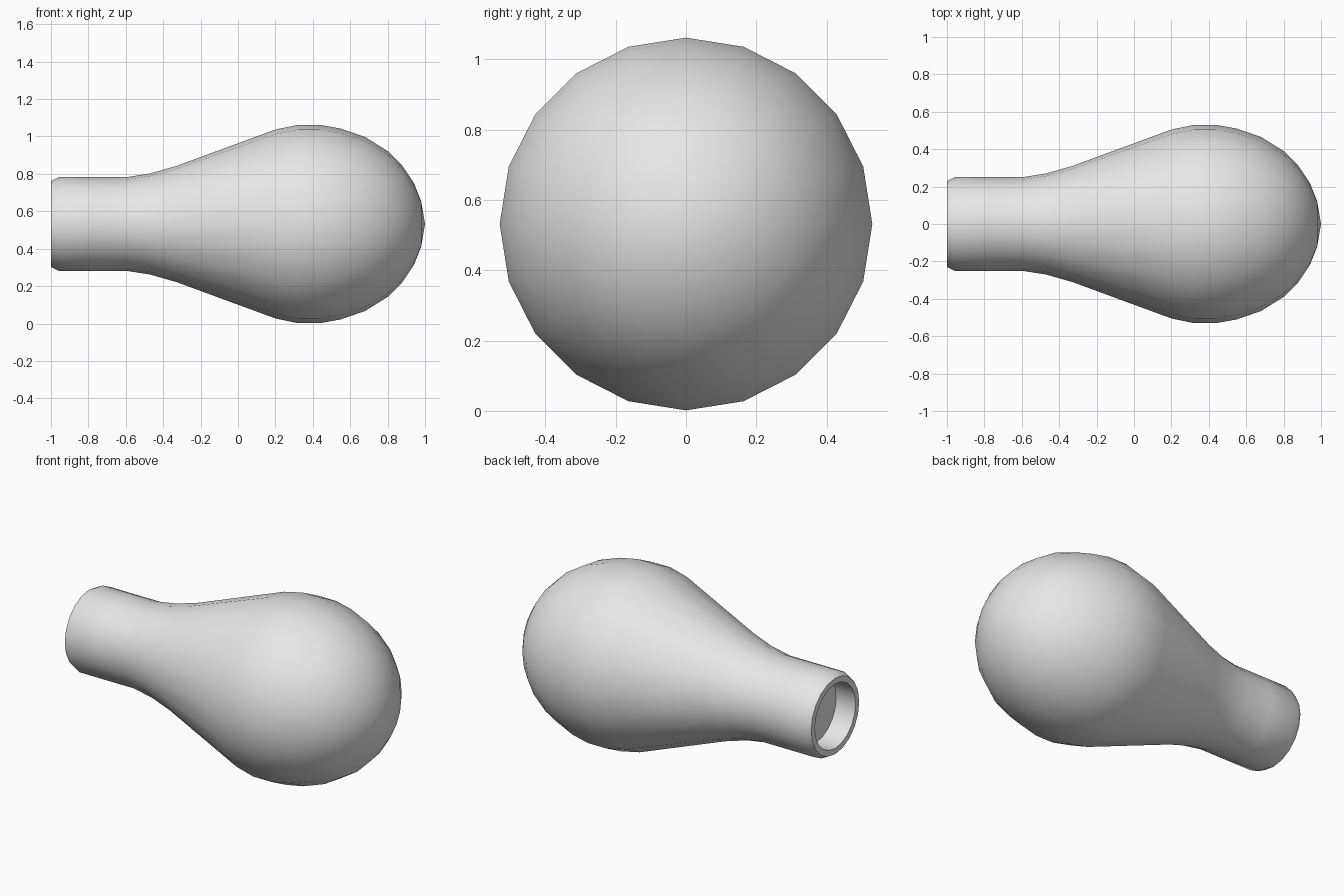
import bpy, bmesh, math

if "Cube" in bpy.data.objects:
    bpy.data.objects.remove(bpy.data.objects["Cube"])

SIDES = 20
AXIS_Z = 0.532

# Half profile as (x along the axis, radius): recessed socket, rim, neck, globe, tip
PROFILE = [
    (-0.87, 0.0), (-0.87, 0.195), (-1.0, 0.195), (-1.0, 0.23), (-0.96, 0.25),
    (-0.78, 0.25), (-0.60, 0.25), (-0.47, 0.27), (-0.33, 0.31), (0.20, 0.505),
    (0.32, 0.53), (0.44, 0.53), (0.55, 0.51), (0.68, 0.465), (0.80, 0.39),
    (0.88, 0.31), (0.94, 0.22), (0.98, 0.12), (1.0, 0.0),
]

grey = bpy.data.materials.new("light_grey")
grey.diffuse_color = (0.8, 0.8, 0.8, 1)
grey.use_nodes = True
grey.node_tree.nodes["Principled BSDF"].inputs["Base Color"].default_value = grey.diffuse_color


def lathe(name, profile, material):
    """Spin a profile about the x axis; zero-radius ends become single points."""
    bm = bmesh.new()
    rings = []
    for x, r in profile:
        if r == 0:
            rings.append([bm.verts.new((x, 0, AXIS_Z))] * SIDES)
        else:
            angles = [2 * math.pi * i / SIDES for i in range(SIDES)]
            rings.append([bm.verts.new((x, r * math.sin(a), AXIS_Z + r * math.cos(a)))
                          for a in angles])
    for a, b in zip(rings, rings[1:]):
        for i in range(SIDES):
            j = (i + 1) % SIDES
            corners = dict.fromkeys((a[i], a[j], b[j], b[i]))
            bm.faces.new(list(corners))
    bmesh.ops.recalc_face_normals(bm, faces=bm.faces)
    mesh = bpy.data.meshes.new(name)
    bm.to_mesh(mesh)
    bm.free()
    mesh.materials.append(material)
    obj = bpy.data.objects.new(name, mesh)
    bpy.context.collection.objects.link(obj)
    return obj


# Bulb body with hollow neck end
bulb = lathe("bulb", PROFILE, grey)
bpy.context.view_layer.objects.active = bulb
bulb.select_set(True)
bpy.ops.object.shade_smooth_by_angle(angle=math.radians(40))
